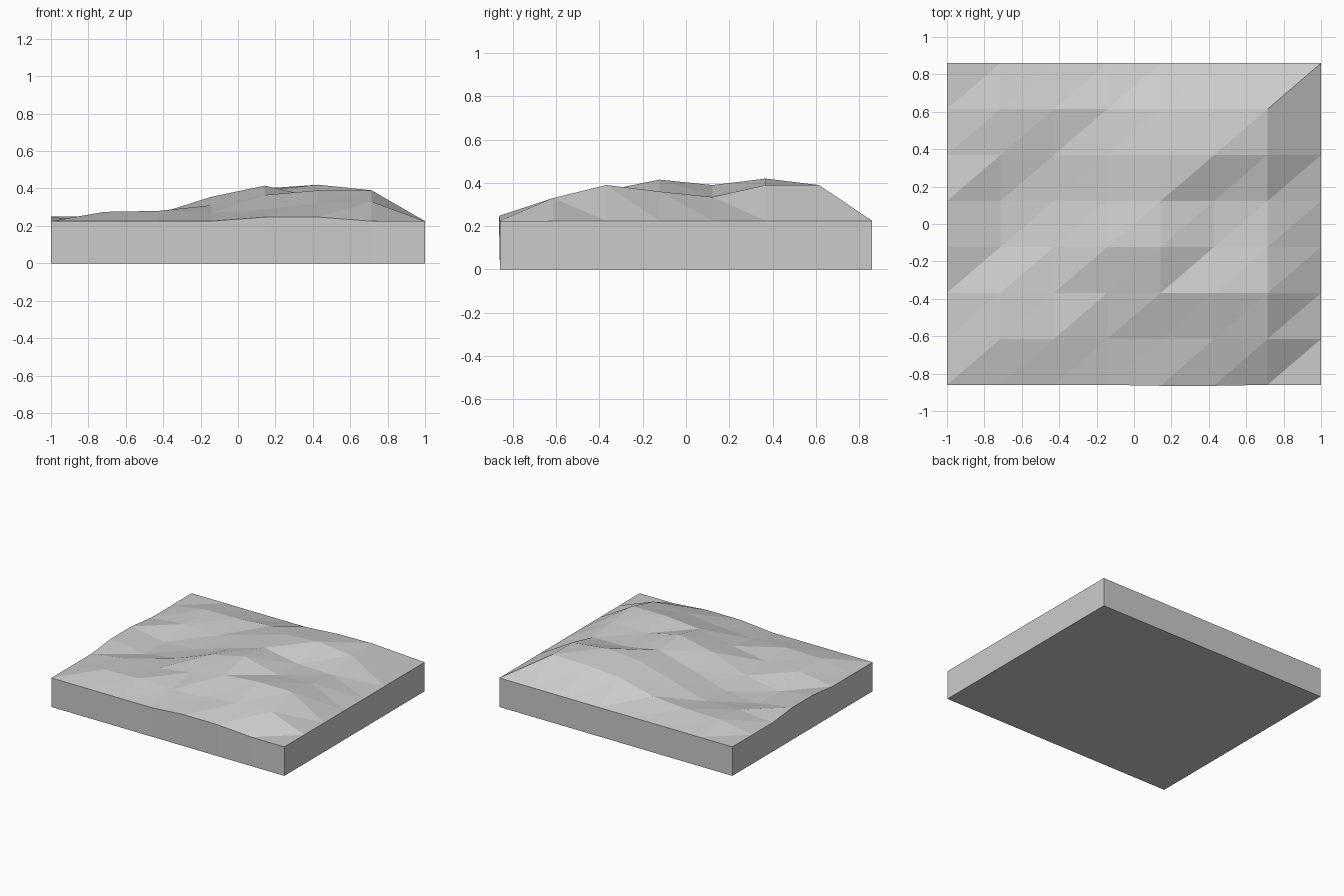
import bpy, bmesh

if "Cube" in bpy.data.objects:
    bpy.data.objects.remove(bpy.data.objects["Cube"])

# Terrain heights, one row per y step from front to back, x left to right
BASE = 0.225
HEIGHTS = [
    [BASE, BASE, BASE, BASE, .247, .247, BASE, BASE],
    [BASE, .275, .28, .27, .29, .32, .33, BASE],
    [BASE, .265, .265, .31, .365, .39, .39, BASE],
    [.25, .205, .25, .355, .415, .35, .36, BASE],
    [.25, .205, .225, .31, .39, .34, .335, BASE],
    [BASE, .25, .24, .32, .40, .42, .39, BASE],
    [BASE, .27, .275, .295, .365, .385, .39, BASE],
    [BASE] * 8,
]
N = 8
HALF_X, HALF_Y = 1.0, 0.86

bm = bmesh.new()


def px(i):
    return -HALF_X + 2 * HALF_X * i / (N - 1)


def py(j):
    return -HALF_Y + 2 * HALF_Y * j / (N - 1)


# Faceted top surface, every cell split along the same diagonal
top = [[bm.verts.new((px(i), py(j), HEIGHTS[j][i])) for i in range(N)] for j in range(N)]
for j in range(N - 1):
    for i in range(N - 1):
        a, b = top[j][i], top[j][i + 1]
        c, d = top[j + 1][i + 1], top[j + 1][i]
        bm.faces.new((a, b, c))
        bm.faces.new((a, c, d))

# Slight overhang of the front rim
for i in (4, 5):
    top[0][i].co.y -= 0.005

# Vertical walls and underside following the rim
rim = ([top[0][i] for i in range(N - 1)] + [top[j][N - 1] for j in range(N - 1)]
       + [top[N - 1][i] for i in range(N - 1, 0, -1)] + [top[j][0] for j in range(N - 1, 0, -1)])
foot = [bm.verts.new((max(-HALF_X, v.co.x), max(-HALF_Y, v.co.y), 0)) for v in rim]
for k in range(len(rim)):
    n = (k + 1) % len(rim)
    bm.faces.new((rim[k], foot[k], foot[n], rim[n]))
bm.faces.new(foot[::-1])

bmesh.ops.recalc_face_normals(bm, faces=bm.faces)
mesh = bpy.data.meshes.new("terrain_block")
bm.to_mesh(mesh)
bm.free()
bpy.context.collection.objects.link(bpy.data.objects.new("terrain_block", mesh))
